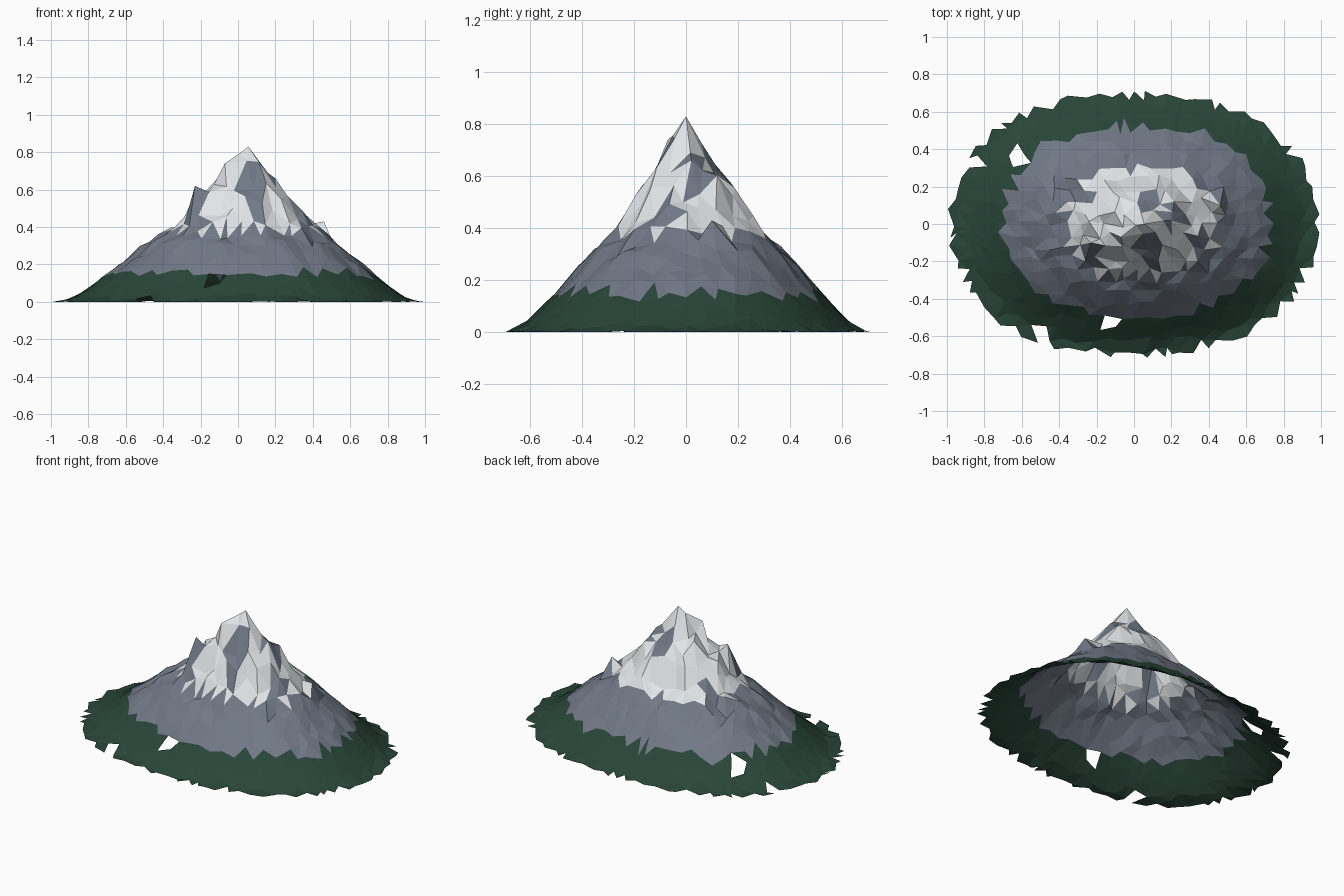
import bpy, bmesh, math, random
from mathutils import Vector

random.seed(11)
if "Cube" in bpy.data.objects:
    bpy.data.objects.remove(bpy.data.objects["Cube"], do_unlink=True)

DEPTH = 0.72
STEP_X, STEP_Y = 0.075, 0.0617
# Slope profile: (normalised distance from the summit, height)
PROFILE = [(0, .80), (.1, .715), (.19, .61), (.27, .53), (.335, .44), (.4, .385), (.48, .33),
           (.58, .258), (.7, .16), (.82, .068), (.91, .01), (.94, 0), (2, 0)]
# Named high points: x, y, z
PEAKS = [(.055, 0, .83), (-.07, -.07, .74), (-.23, -.1, .62), (.46, .1, .43), (.2, .02, .66)]
# Bare rock showing through the snow: x, y, radius
ROCKS = [(.08, -.12, .07), (-.23, -.18, .065), (.35, -.1, .065), (.21, .05, .065),
         (.07, .11, .06), (-.27, .15, .05), (.1, -.22, .04)]
# Gaps in the shell: x, y, radius
GAPS = [(-.62, .35, .04), (-.86, .33, .035), (-.12, -.52, .03), (-.5, -.58, .035), (-.73, .39, .025)]


def material(name, rgb):
    mat = bpy.data.materials.new(name)
    mat.use_nodes = True
    mat.diffuse_color = (*rgb, 1)
    mat.node_tree.nodes["Principled BSDF"].inputs["Base Color"].default_value = (*rgb, 1)
    return mat


def spread(x, y):
    return (abs(x) ** 2.25 + abs(y / DEPTH) ** 2.25) ** (1 / 2.25)


def slope(r):
    for (r0, z0), (r1, z1) in zip(PROFILE, PROFILE[1:]):
        if r <= r1:
            return z0 + (z1 - z0) * (r - r0) / (r1 - r0)


def near(p, spots):
    return any(math.hypot(p.x - x, p.y - y) < r for x, y, r in spots)


bm = bmesh.new()

# Triangular lattice of jittered terrain points, a little fuller at the back
rows = []
for j in range(-12, 13):
    row = []
    for i in range(-14, 15):
        x, y = (i + .5 * (j % 2)) * STEP_X, j * STEP_Y
        rough = max(0, min(1, (1 - spread(x, y)) * 1.5))
        x += random.uniform(-.023, .023)
        y += random.uniform(-.019, .019)
        r = spread(x - .05 * max(0, 1 - spread(x, y)), y)
        z = slope(r) + random.uniform(-.036, .036) * rough ** 2 + .05 * y * rough
        row.append(bm.verts.new((x, y, max(0, z))))
    rows.append(row)

# Snap the closest point to each peak
for peak in PEAKS:
    target = Vector(peak)
    vert = min(bm.verts, key=lambda v: (v.co.xy - target.xy).length)
    vert.co = target

# Triangles between neighbouring rows, leaving a ragged rim and a few gaps
for j, (low, high) in enumerate(zip(rows, rows[1:])):
    for i in range(len(low) - 1):
        if j % 2:
            tris = [(low[i], low[i + 1], high[i + 1]), (low[i], high[i + 1], high[i])]
        else:
            tris = [(low[i], low[i + 1], high[i]), (low[i + 1], high[i + 1], high[i])]
        for tri in tris:
            c = sum((v.co for v in tri), Vector()) / 3
            if spread(c.x, c.y) < .975 and not near(c, GAPS):
                bm.faces.new(tri)
bmesh.ops.delete(bm, geom=[v for v in bm.verts if not v.link_faces], context='VERTS')

# Draw the outermost points in to the rim
for v in bm.verts:
    r = spread(v.co.x, v.co.y)
    if r > 1:
        v.co.xy *= random.uniform(.98, 1) / r

# Forest, rock and snow bands by height, with rock patches on the snow
for f in bm.faces:
    c = f.calc_center_median()
    if c.z < .152:
        f.material_index = 0
    elif c.z < .38 or (near(c, ROCKS) and c.z < .71):
        f.material_index = 1
    else:
        f.material_index = 2

mesh = bpy.data.meshes.new("mountain")
bm.to_mesh(mesh)
bm.free()
mesh.materials.append(material("forest green", (.022, .06, .041)))
mesh.materials.append(material("slate rock", (.165, .192, .24)))
mesh.materials.append(material("snow", (.79, .82, .84)))
bpy.context.collection.objects.link(bpy.data.objects.new("mountain", mesh))
